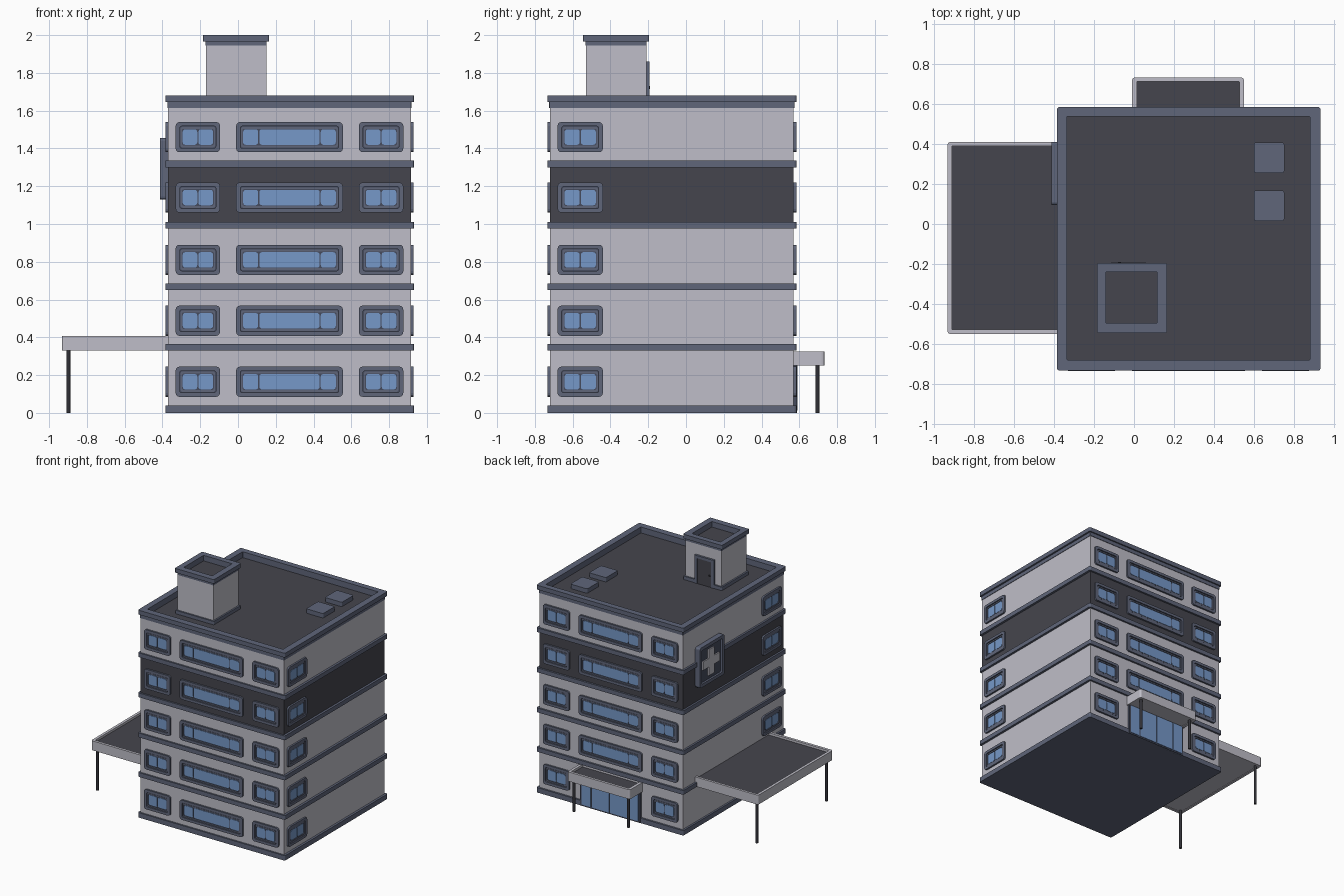
import bpy, bmesh, math

if "Cube" in bpy.data.objects:
    bpy.data.objects.remove(bpy.data.objects["Cube"])

def mat(name, r, g, b):
    m = bpy.data.materials.new(name)
    m.diffuse_color = (r, g, b, 1)
    m.use_nodes = True
    m.node_tree.nodes["Principled BSDF"].inputs["Base Color"].default_value = m.diffuse_color
    return m

WALL = mat("pale_wall", .52, .515, .577)
DARK = mat("charcoal", .06, .06, .075)
TRIM = mat("slate_trim", .115, .133, .195)
DEEP = mat("deep_slate", .06, .07, .11)
GLASS = mat("blue_glass", .181, .314, .578)
POST = mat("post_black", .03, .03, .037)

# Orientation maps: outline (u, v) plus outward depth w
def up(u, v, w): return (u, v, w)
def front(u, v, w): return (u, -.72 - w, v)
def back(u, v, w): return (u, .57 + w, v)
def left(u, v, w): return (-.37 - w, u, v)
def right(u, v, w): return (.915 + w, u, v)
def hut_back(u, v, w): return (u, -.21 + w, v)

def rr(u0, u1, v0, v1, r=.0, n=3):
    """Rounded rectangle outline."""
    if r == 0:
        return [(u1, v1), (u0, v1), (u0, v0), (u1, v0)]
    pts = []
    for k, (cu, cv) in enumerate([(u1 - r, v1 - r), (u0 + r, v1 - r), (u0 + r, v0 + r), (u1 - r, v0 + r)]):
        for i in range(n + 1):
            a = math.pi / 2 * (k + i / n)
            pts.append((cu + r * math.cos(a), cv + r * math.sin(a)))
    return pts

def prism(bm, f, pts, w0, w1, hole=None):
    """Extrude an outline from w0 to w1, optionally as a ring."""
    def loop(p, w): return [bm.verts.new(f(u, v, w)) for u, v in p]
    def bridge(a, b):
        for i in range(len(a)):
            j = (i + 1) % len(a)
            bm.faces.new((a[i], a[j], b[j], b[i]))
    a, b = loop(pts, w0), loop(pts, w1)
    bridge(a, b)
    if hole:
        c, d = loop(hole, w0), loop(hole, w1)
        bridge(c, d)
        bridge(a, c)
        bridge(b, d)
    else:
        bm.faces.new(a)
        bm.faces.new(b)

def finish(bm, name, m):
    bmesh.ops.recalc_face_normals(bm, faces=bm.faces)
    me = bpy.data.meshes.new(name)
    bm.to_mesh(me)
    bm.free()
    me.materials.append(m)
    ob = bpy.data.objects.new(name, me)
    bpy.context.collection.objects.link(ob)
    return ob

def part(name, m, f, pts, w0, w1, hole=None):
    bm = bmesh.new()
    prism(bm, f, pts, w0, w1, hole)
    return finish(bm, name, m)

# Storeys, the fourth one dark
body = rr(-.37, .915, -.72, .57)
part("lower_walls", WALL, up, body, .01, .99)
part("dark_storey", DARK, up, body, .99, 1.32)
part("top_storey", WALL, up, body, 1.32, 1.62)
part("roof_deck", DARK, up, rr(-.36, .905, -.71, .56), 1.61, 1.632)

# Floor bands and parapet
outer = rr(-.385, .933, -.733, .585, .012)
for i, (z0, z1) in enumerate([(0, .04), (.33, .365), (.65, .685), (.975, 1.01), (1.3, 1.335)]):
    part(f"floor_band_{i}", TRIM, up, outer, z0, z1)
inner = rr(-.335, .88, -.68, .538, .004)
part("parapet", TRIM, up, outer, 1.645, 1.68, inner)
part("parapet_base", TRIM, up, rr(-.374, .919, -.724, .574, .004), 1.615, 1.645, inner)

# Windows: raised frame, recessed panel, panes
frames, panels, panes = bmesh.new(), bmesh.new(), bmesh.new()

def window(f, u0, u1, z, cuts):
    v0, v1 = z, z + .16
    g = .022
    prism(frames, f, rr(u0, u1, v0, v1, .02), -.005, .014, rr(u0 + g, u1 - g, v0 + g, v1 - g, .01))
    h = .026
    prism(frames, f, rr(u0 + h, u1 - h, v0 + h, v1 - h, .01), -.004, .009,
          rr(u0 + .033, u1 - .033, v0 + .036, v1 - .036, .01))
    prism(panels, f, rr(u0 + .01, u1 - .01, v0 + .01, v1 - .01, .01), -.004, .004)
    e = [u0 + .034] + cuts + [u1 - .034]
    for a, b in zip(e, e[1:]):
        prism(panes, f, rr(a + .003, b - .003, v0 + .039, v1 - .039, .014), 0, .0075)

for n, z in enumerate([.085, .408, .73, 1.06, 1.38]):
    for f in (front, back):
        window(f, -.33, -.095, z, [-.2125])
        window(f, .64, .875, z, [.7575])
        if not (f is back and n == 0):
            window(f, -.01, .555, z, [.11, .435])
    for f in (left, right):
        window(f, -.68, -.44, z, [-.56])
finish(frames, "window_frames", TRIM)
finish(panels, "window_panels", DEEP)
finish(panes, "window_panes", GLASS)

# Entrance at the back
part("entrance_frame", DEEP, back, rr(0, .54, 0, .26), -.005, .017)
bm = bmesh.new()
for a, b in [(.015, .1), (.112, .267), (.275, .43), (.442, .525)]:
    prism(bm, back, rr(a, b, .012, .25), 0, .021)
finish(bm, "entrance_glass", GLASS)

# Canopies: rim, slab, dark top, posts
def canopy(name, x0, x1, y0, y1, z, hx0, hx1, hy0, hy1, posts):
    o, h = rr(x0, x1, y0, y1, .015), rr(hx0, hx1, hy0, hy1, .004)
    part(name + "_rim", WALL, up, o, z, z + .076, h)
    part(name + "_slab", WALL, up, rr(hx0 - .005, hx1 + .005, hy0 - .005, hy1 + .005), z + .004, z + .045)
    part(name + "_top", DARK, up, rr(hx0 - .004, hx1 + .004, hy0 - .004, hy1 + .004), z + .045, z + .058)
    for i, (x, y) in enumerate(posts):
        part(f"{name}_post_{i}", POST, up, rr(x - .011, x + .011, y - .011, y + .011, .0109), 0, z + .02)

canopy("side_canopy", -.933, -.34, -.55, .41, .33, -.911, -.35, -.528, .39, [(-.898, -.515), (-.898, .375)])
canopy("entrance_canopy", -.01, .55, .54, .733, .25, .014, .528, .55, .712, [(.028, .697), (.514, .697)])

# Sign with a plain cross on the left side
part("sign_frame", TRIM, left, rr(.095, .41, 1.13, 1.455, .015), -.005, .042, rr(.122, .383, 1.157, 1.428, .008))
part("sign_panel", DEEP, left, rr(.11, .395, 1.145, 1.44), -.005, .026)
a, b, cy, cz = .035, .105, .2525, 1.2925
cross = [(b, a), (a, a), (a, b), (-a, b), (-a, a), (-b, a), (-b, -a), (-a, -a), (-a, -b), (a, -b), (a, -a), (b, -a)]
part("sign_cross", WALL, left, [(cy + u, cz + v) for u, v in cross], .02, .036)

# Rooftop stair hut
part("hut_walls", WALL, up, rr(-.17, .15, -.53, -.21), 1.62, 1.95)
part("hut_skirt", TRIM, up, rr(-.183, .163, -.543, -.197, .008), 1.625, 1.66)
hole = rr(-.14, .115, -.495, -.24)
part("hut_collar", TRIM, up, rr(-.172, .152, -.532, -.208), 1.945, 1.966, hole)
part("hut_cap", TRIM, up, rr(-.185, .165, -.545, -.195, .008, 3), 1.966, 2.0, rr(-.14, .115, -.495, -.24, .002))
part("hut_roof", DARK, up, rr(-.15, .125, -.505, -.23), 1.94, 1.955)
part("hut_door_frame", TRIM, hut_back, rr(-.115, .06, 1.63, 1.86), -.005, .017, rr(-.09, .035, 1.631, 1.838))
part("hut_door", DARK, hut_back, rr(-.092, .037, 1.63, 1.84), -.005, .0135)
part("hut_door_knob", POST, hut_back, rr(-.08, -.066, 1.715, 1.73, .006), .01, .02)

# Roof hatches
for i, y in enumerate((.015, .255)):
    part(f"roof_hatch_{i}", TRIM, up, rr(.6, .752, y, y + .153, .012), 1.63, 1.668)
